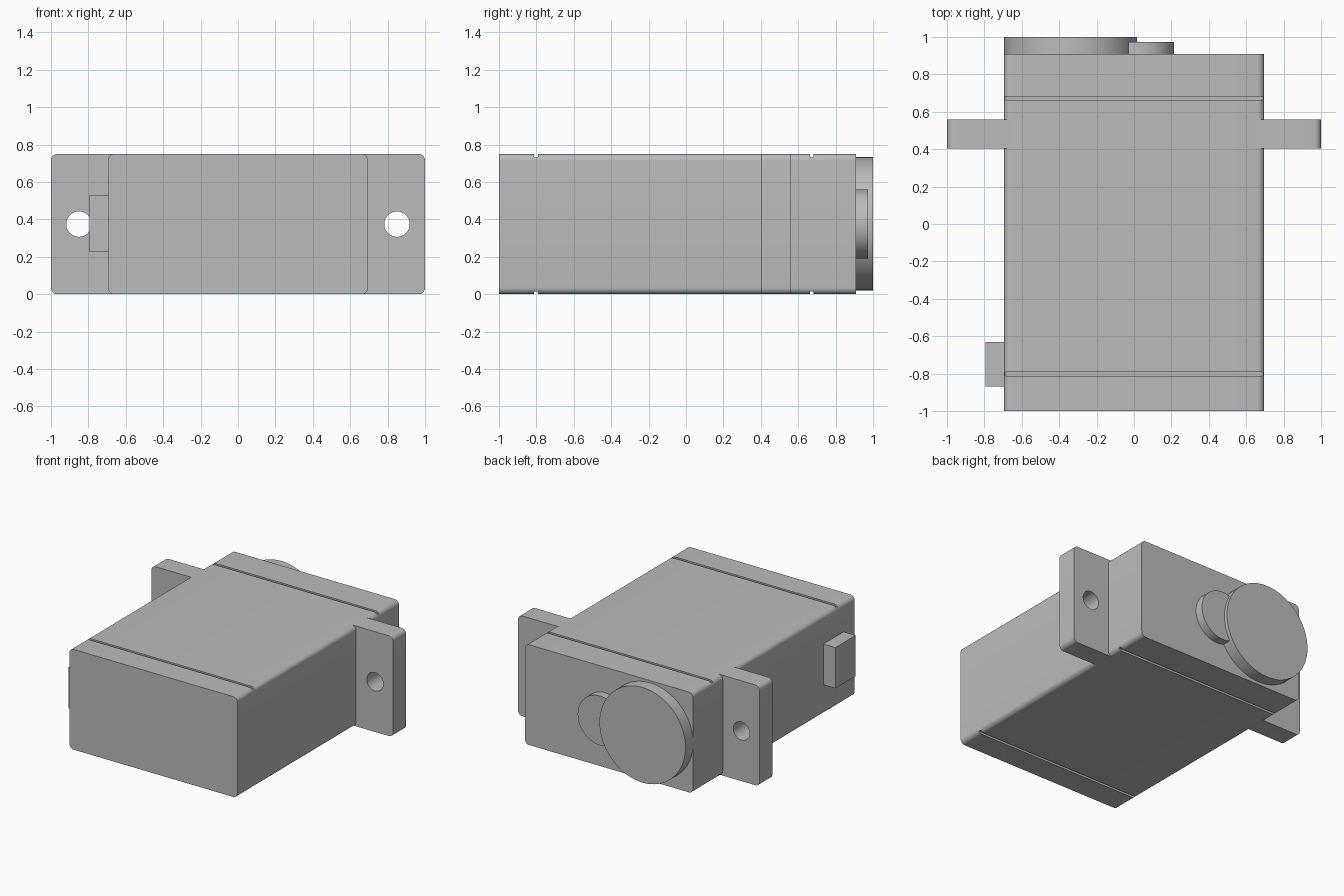
import bpy, bmesh
from math import radians
from mathutils import Matrix, Vector

default = bpy.data.objects.get("Cube")
if default:
    bpy.data.objects.remove(default, do_unlink=True)

# One plain grey plastic
grey = bpy.data.materials.new("grey plastic")
grey.use_nodes = True
colour = (0.5, 0.5, 0.5, 1)
grey.diffuse_color = colour
grey.node_tree.nodes["Principled BSDF"].inputs["Base Color"].default_value = colour

HEIGHT, HALF, ROUND = 0.75, 0.695, 0.035
MID = HEIGHT / 2


def finish(name, bm):
    mesh = bpy.data.meshes.new(name)
    bm.to_mesh(mesh)
    bm.free()
    mesh.materials.append(grey)
    obj = bpy.data.objects.new(name, mesh)
    bpy.context.collection.objects.link(obj)
    return obj


def box(name, low, high, rounded=None):
    """Box between two corners; rounds the y-running edges that pass the rule."""
    low, high = Vector(low), Vector(high)
    bm = bmesh.new()
    bmesh.ops.create_cube(bm, size=1, matrix=Matrix.Translation((low + high) / 2)
                          @ Matrix.Diagonal((*(high - low), 1)))
    if rounded:
        edges = [e for e in bm.edges
                 if abs(e.verts[0].co.y - e.verts[1].co.y) > 0.01
                 and rounded(e.verts[0].co.x)]
        bmesh.ops.bevel(bm, geom=edges, offset=ROUND, segments=8,
                        profile=0.5, affect='EDGES')
    return finish(name, bm)


def disc(name, x, z, radius, y0, y1, sides=64):
    """Cylinder with its axis along y."""
    bm = bmesh.new()
    bmesh.ops.create_cone(bm, cap_ends=True, segments=sides, radius1=radius,
                          radius2=radius, depth=y1 - y0,
                          matrix=Matrix.Translation((x, (y0 + y1) / 2, z))
                          @ Matrix.Rotation(radians(90), 4, 'X'))
    return finish(name, bm)


def cut(obj, cutter):
    cutter.hide_render = True
    mod = obj.modifiers.new("cut", 'BOOLEAN')
    mod.operation, mod.solver, mod.object = 'DIFFERENCE', 'EXACT', cutter
    bpy.context.view_layer.objects.active = obj
    bpy.ops.object.modifier_apply(modifier=mod.name)
    bpy.data.objects.remove(cutter, do_unlink=True)


# Case with seam grooves across its top and bottom
case = box("case", (-HALF, -1, 0), (HALF, 0.91, HEIGHT), lambda x: True)
for y in (-0.802, 0.673):
    for z in (0, HEIGHT):
        cut(case, box("groove_cutter", (-0.8, y - 0.01, z - 0.015),
                      (0.8, y + 0.01, z + 0.015)))

# Mounting ears with screw holes
parts = [case]
for side, name in ((1, "left_ear"), (-1, "right_ear")):
    ends = sorted((side * (HALF - ROUND), side))
    ear = box(name, (ends[0], 0.405, 0), (ends[1], 0.558, HEIGHT),
              lambda x: abs(x) > 0.9)
    cut(ear, disc("hole_cutter", side * 0.85, MID, 0.068, 0.3, 0.7, 48))
    parts.append(ear)

# Cable exit block and the two gear bosses on the back
parts.append(box("cable_block", (-0.795, -0.87, 0.225), (-0.68, -0.63, 0.53)))
parts.append(disc("large_boss", -0.34, MID + 0.002, 0.356, 0.9, 1.0))
parts.append(disc("small_boss", 0.03, MID, 0.185, 0.9, 0.973))

# Smooth the round surfaces, keep the edges crisp
bpy.ops.object.select_all(action='DESELECT')
for obj in parts:
    obj.select_set(True)
bpy.context.view_layer.objects.active = case
bpy.ops.object.shade_smooth_by_angle(angle=radians(30))
